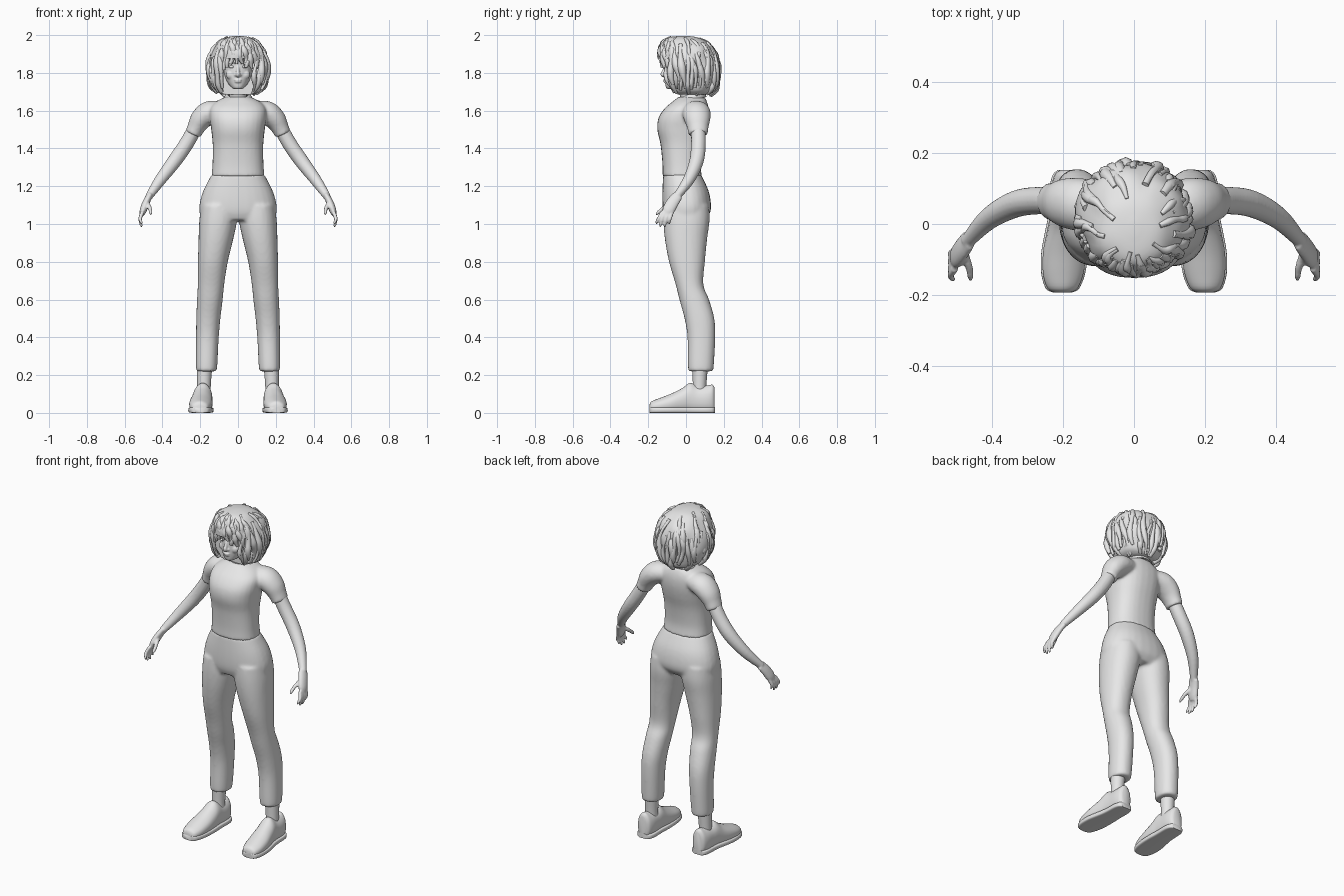
import bpy, bmesh, math, random
from mathutils import Vector, noise

if "Cube" in bpy.data.objects:
    bpy.data.objects.remove(bpy.data.objects["Cube"])

random.seed(4)
grey = bpy.data.materials.new("plain grey")
grey.diffuse_color = (0.8, 0.8, 0.8, 1)
grey.use_nodes = True
grey.node_tree.nodes["Principled BSDF"].inputs["Base Color"].default_value = grey.diffuse_color


def spline(rows, n=5):
    """Smooth Catmull-Rom resampling of a list of equal-length tuples."""
    out = []
    for i in range(len(rows) - 1):
        p0, p1, p2 = rows[max(i - 1, 0)], rows[i], rows[i + 1]
        p3 = rows[min(i + 2, len(rows) - 1)]
        for k in range(n):
            t = k / n
            out.append(tuple(b + 0.5 * t * (c - a + t * (2 * a - 5 * b + 4 * c - d + t * (3 * (b - c) + d - a)))
                             for a, b, c, d in zip(p0, p1, p2, p3)))
    return out + [tuple(rows[-1])]


def oval(p, seg=28):
    """Unit superellipse."""
    pts = []
    for i in range(seg):
        a = 2 * math.pi * i / seg
        c, s = math.cos(a), math.sin(a)
        pts.append((math.copysign(abs(c) ** (2 / p), c), math.copysign(abs(s) ** (2 / p), s)))
    return pts


def body(rows, p=2.2):
    """Upright rings from rows of z, centre x, half width, front y, back y."""
    return [[Vector((cx + hw * u, (f + b) / 2 + (b - f) / 2 * v, z)) for u, v in oval(p)]
            for z, cx, hw, f, b in spline(rows)]


def tube(rows, seg=16, n=5, wide=1.0):
    """Rings along a path of x, y, z, radius; wide stretches them along y."""
    s = spline(rows, n)
    rings = []
    for i, (x, y, z, r) in enumerate(s):
        d = (Vector(s[min(i + 1, len(s) - 1)][:3]) - Vector(s[max(i - 1, 0)][:3])).normalized()
        ref = Vector((0, 1, 0)) if abs(d.y) < 0.9 else Vector((1, 0, 0))
        e = d.cross(ref).normalized()
        g = e.cross(d)
        rings.append([Vector((x, y, z)) + e * u * r + g * v * r * wide for u, v in oval(2, seg)])
    return rings


def ball(c, r):
    return [[Vector((c[0] + r[0] * math.sin(t) * u, c[1] + r[1] * math.sin(t) * v, c[2] - r[2] * math.cos(t)))
             for u, v in oval(2, 16)] for t in [0.05 + 3.04 * k / 8 for k in range(9)]]


def both(parts):
    """Parts plus their mirror images across x = 0."""
    return parts + [[[Vector((-v.x, v.y, v.z)) for v in r] for r in p] for p in parts]


def make(name, parts, voxel=0, smooth=5):
    """Skin every list of rings with capped ends, optionally fused into one surface."""
    bm = bmesh.new()
    for rings in parts:
        vs = [[bm.verts.new(c) for c in r] for r in rings]
        for a, b in zip(vs, vs[1:]):
            for i in range(len(a)):
                j = (i + 1) % len(a)
                bm.faces.new((a[i], a[j], b[j], b[i]))
        bm.faces.new(vs[0][::-1])
        bm.faces.new(vs[-1])
    bmesh.ops.recalc_face_normals(bm, faces=bm.faces)
    return finish(name, bm, voxel, smooth)


def finish(name, bm, voxel=0, smooth=0):
    me = bpy.data.meshes.new(name)
    bm.to_mesh(me)
    bm.free()
    me.materials.append(grey)
    me.shade_smooth()
    me.set_sharp_from_angle(angle=math.radians(45))
    ob = bpy.data.objects.new(name, me)
    bpy.context.collection.objects.link(ob)
    if voxel:
        m = ob.modifiers.new("fuse", 'REMESH')
        m.mode, m.voxel_size, m.use_smooth_shade = 'VOXEL', voxel, True
        m = ob.modifiers.new("relax", 'SMOOTH')
        m.factor, m.iterations = 0.5, smooth
    return ob


# Shirt: trunk with short sleeves
trunk = body([(1.252, 0, .14, -.124, .084), (1.32, 0, .135, -.125, .078), (1.42, 0, .134, -.135, .09),
              (1.50, 0, .142, -.152, .11), (1.56, 0, .15, -.146, .12), (1.61, 0, .148, -.115, .12),
              (1.645, 0, .12, -.075, .112), (1.672, 0, .07, -.04, .10)], 2.4)
sleeve = tube([(.08, .05, 1.60, .05), (.15, .055, 1.59, .062), (.195, .06, 1.555, .058),
               (.222, .063, 1.51, .047), (.238, .065, 1.475, .043)], 20, wide=1.2)
make("shirt", [trunk] + both([sleeve]), 0.008, 6)

# Trousers: hips with two legs
hips = body([(1.02, 0, .19, -.105, .10), (1.06, 0, .204, -.12, .128), (1.11, 0, .203, -.125, .132),
             (1.18, 0, .182, -.125, .118), (1.262, 0, .14, -.121, .08)], 2.3)
leg = body([(.22, .167, .054, .012, .143), (.26, .166, .057, .01, .148), (.4, .162, .06, .008, .155),
            (.5, .157, .064, -.008, .15), (.6, .149, .068, -.035, .122), (.68, .143, .07, -.055, .092),
            (.8, .133, .079, -.09, .1), (.92, .117, .092, -.112, .112), (1.02, .105, .1, -.12, .125),
            (1.1, .1, .095, -.118, .122)])
make("trousers", [hips] + both([leg]), 0.009, 6)

# Bare arms with palm, fingers and thumb
arm = tube([(.215, .062, 1.53, .038), (.27, .066, 1.43, .039), (.335, .056, 1.335, .038),
            (.41, .015, 1.235, .031), (.472, -.05, 1.145, .02)])
palm = tube([(.468, -.045, 1.15, .017), (.486, -.07, 1.115, .019), (.501, -.092, 1.075, .019),
             (.508, -.10, 1.05, .013)], wide=1.75)
hand = [arm, palm]
for y0, y1, z1 in ((-.125, -.155, 1.0), (-.108, -.135, .985), (-.09, -.112, .984), (-.073, -.088, 1.0)):
    hand.append(tube([(.505, y0, 1.065, .011), (.518, (y0 + y1) / 2 - .004, 1.03, .010),
                      (.513, y1, z1 + .012, .008), (.508, y1, z1, .005)], 10, 3))
hand.append(tube([(.482, -.08, 1.11, .013), (.467, -.118, 1.085, .011), (.462, -.148, 1.06, .009),
                  (.463, -.158, 1.048, .005)], 10, 3))
make("arms_and_hands", both(hand), 0.005, 4)

# Ankles
make("ankles", both([tube([(.18, .07, .08, .036), (.18, .072, .15, .036), (.177, .075, .26, .042)], 20, 4)]))

# Shoes: rounded upper on a flat sole
last = [(-.193, .202, .022, .04), (-.182, .202, .042, .058), (-.14, .20, .057, .075), (-.08, .196, .061, .098),
        (-.02, .19, .056, .128), (.02, .187, .051, .155), (.06, .185, .049, .142), (.11, .184, .048, .142),
        (.14, .184, .04, .146), (.152, .184, .026, .13)]


def shoe(grow, top):
    rings = []
    for y, cx, hw, h in spline(last, 4):
        t = top or h
        rings.append([Vector((cx + (hw + grow) * u * (1 if top or v < 0 else 1 - .35 * v * v),
                              y * (1 + grow * .3), .003 * (not top) + t * (v + 1) / 2))
                      for u, v in oval(5 if top else 2.7)])
    return rings


make("shoe_uppers", both([shoe(0, None)]))
make("shoe_soles", both([shoe(.005, .03)]))

# Neck and head with simple features
neck = body([(1.62, 0, .056, -.03, .085), (1.67, 0, .047, -.03, .07), (1.71, 0, .045, -.04, .062),
             (1.79, 0, .05, -.04, .07)])
skull = body([(1.714, 0, .018, -.095, -.06), (1.722, 0, .034, -.106, -.02), (1.75, 0, .056, -.111, .04),
              (1.79, 0, .074, -.113, .08), (1.84, 0, .082, -.112, .10), (1.90, 0, .083, -.118, .10),
              (1.95, 0, .065, -.09, .08), (1.97, 0, .03, -.05, .04)], 2.15)
nose = tube([(0, -.108, 1.835, .007), (0, -.118, 1.81, .009), (0, -.123, 1.792, .0125), (0, -.113, 1.782, .008)], 12)
lips = [ball((0, -.111, 1.762), (.021, .010, .005)), ball((0, -.110, 1.753), (.018, .010, .006))]
cheek = both([ball((.038, -.084, 1.79), (.026, .022, .026)), ball((.013, -.113, 1.788), (.007, .008, .006))])
make("head", [neck, skull, nose] + lips + cheek, 0.004, 3)
make("eyes", both([ball((.032, -.099, 1.832), (.015, .011, .008))]))
make("eyebrows", both([tube([(.014, -.112, 1.85, .003), (.034, -.107, 1.855, .004), (.054, -.093, 1.849, .002)], 8)]))

# Folded collar with two front points
bm = bmesh.new()
for side in (-1, 1):
    prev = None
    for k in range(17):
        a = .08 + (math.pi - .08) * k / 16
        s, c = math.sin(a), math.cos(a)
        back = (1 - c) / 2
        tip = max(0, 1 - abs(k - 3) / 3)
        col = [bm.verts.new((side * r * s, .022 - r * 1.02 * c, z)) for r, z in
               ((.050, 1.645 + .06 * back), (.056, 1.66 + .055 * back), (.066, 1.65 + .05 * back),
                (.083 + .012 * tip, 1.628 + .045 * back - .018 * tip))]
        if prev:
            for i in range(3):
                bm.faces.new((prev[i], col[i], col[i + 1], prev[i + 1]))
        prev = col
bmesh.ops.remove_doubles(bm, verts=bm.verts, dist=1e-4)
bmesh.ops.recalc_face_normals(bm, faces=bm.faces)
collar = finish("collar", bm)
m = collar.modifiers.new("thickness", 'SOLIDIFY')
m.thickness, m.offset = .007, 0

# Hair: bell-shaped mass, open at the face, covered with loose twisted locks
bell = spline([(1.685, .085, -.08, .125), (1.71, .125, -.11, .155), (1.78, .152, -.135, .17),
               (1.86, .155, -.14, .172), (1.92, .137, -.141, .153), (1.965, .103, -.122, .112),
               (1.988, .062, -.09, .06), (1.996, .012, -.03, .005)], 4)


def hair_at(z, a, s=1.0):
    """Point on the bell at height z; angle 0 looks forward."""
    i = next((k for k in range(1, len(bell) - 1) if bell[k][0] >= z), len(bell) - 1)
    A, B = bell[i - 1], bell[i]
    t = min(max((z - A[0]) / (B[0] - A[0]), 0), 1)
    hw, f, b = (A[q] + t * (B[q] - A[q]) for q in (1, 2, 3))
    return Vector((hw * s * math.sin(a), (f + b) / 2 - (b - f) / 2 * s * math.cos(a), z))


mass = []
for row in bell:
    ring = []
    for k in range(40):
        a = 2 * math.pi * k / 40
        v = hair_at(row[0], a, 1)
        v = hair_at(row[0], a, 1 + .12 * noise.noise(Vector((v.x * 16, v.y * 16, v.z * 7))))
        if v.z < 1.872:
            v.y = max(v.y, -.045)
        ring.append(v)
    mass.append(ring)
make("hair_mass", [mass])


def lock(a, z0, z1, r, out):
    rows, n = [], 7
    ph, wob = random.uniform(0, 6), random.uniform(.03, .09)
    for k in range(n):
        t = k / (n - 1)
        p = hair_at(z0 + (z1 - z0) * t, a + wob * math.sin(ph + 5 * t), .97 + out * t)
        rows.append((*p, r * (.35 + .65 * math.sin(math.pi * (.12 + .8 * t))) * (1 + .25 * math.sin(ph + 9 * t))))
    return tube(rows, 8, 3)


locks = []
for k in range(38):
    a = .72 + (2 * math.pi - 1.44) * k / 37 + random.uniform(-.06, .06)
    locks.append(lock(a, random.uniform(1.86, 1.96), random.uniform(1.675, 1.75),
                      random.uniform(.011, .019), random.uniform(0, .1)))
make("hanging_locks", locks)
fringe = [lock(-.75 + 1.5 * k / 12, random.uniform(1.95, 1.98), 1.855 - .045 * abs(k - 6) / 6 +
               random.uniform(-.012, .012), random.uniform(.011, .017), -.02) for k in range(13)]
make("fringe_locks", fringe)
crown = [lock(random.uniform(0, 6.28), random.uniform(1.975, 1.99), random.uniform(1.88, 1.93), .011, .03)
         for k in range(12)]
make("crown_locks", crown)
